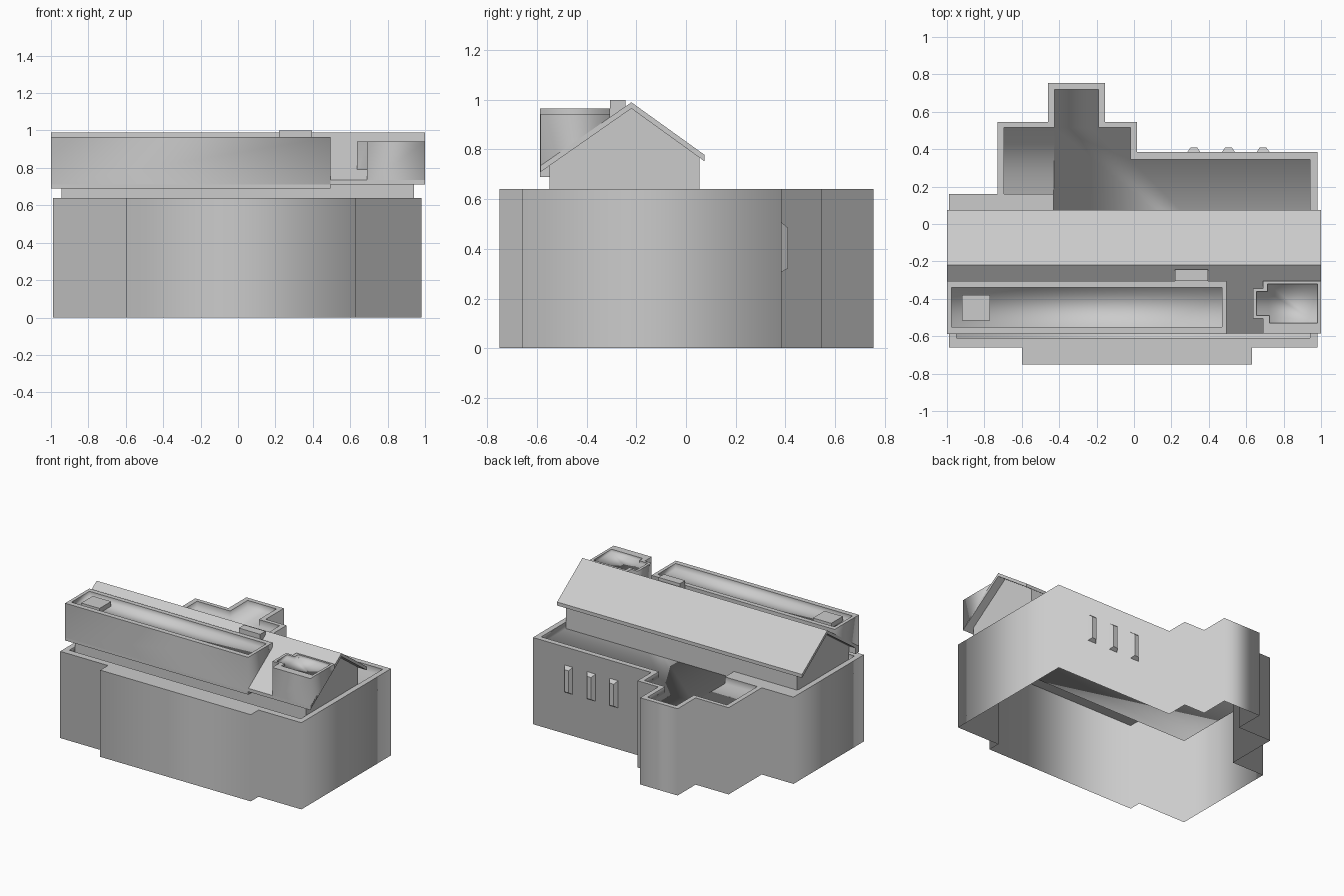
import bpy, bmesh

cube = bpy.data.objects.get("Cube")
if cube:
    bpy.data.objects.remove(cube, do_unlink=True)

# One plain grey for the whole building
grey = bpy.data.materials.new("plain grey")
grey.use_nodes = True
grey.diffuse_color = (0.6, 0.6, 0.6, 1)
grey.node_tree.nodes["Principled BSDF"].inputs["Base Color"].default_value = (0.6, 0.6, 0.6, 1)


def finish(name, bm):
    bmesh.ops.recalc_face_normals(bm, faces=bm.faces[:])
    mesh = bpy.data.meshes.new(name)
    bm.to_mesh(mesh)
    bm.free()
    mesh.materials.append(grey)
    obj = bpy.data.objects.new(name, mesh)
    bpy.context.collection.objects.link(obj)
    return obj


def ring(bm, outline, height):
    """Vertices of an outline, at a height given as a number or a function of y."""
    z = height if callable(height) else lambda y: height
    return [bm.verts.new((x, y, z(y))) for x, y in outline]


def skirt(bm, low, high):
    for i in range(len(low)):
        j = (i + 1) % len(low)
        bm.faces.new((low[i], low[j], high[j], high[i]))


def loop_edges(bm, verts):
    return [bm.edges.get((v, verts[(i + 1) % len(verts)])) for i, v in enumerate(verts)]


def parapet_block(name, outer, inner, base, top, floor):
    """Open-bottomed walls, a flat rim and a sunken roof deck."""
    bm = bmesh.new()
    foot, crest = ring(bm, outer, base), ring(bm, outer, top)
    lip, deck = ring(bm, inner, top), ring(bm, inner, floor)
    skirt(bm, foot, crest)
    skirt(bm, deck, lip)
    bm.faces.new(deck)
    rim_edges = loop_edges(bm, crest) + loop_edges(bm, lip)
    bmesh.ops.triangle_fill(bm, edges=rim_edges, use_beauty=True)
    for f in bm.faces:
        f.smooth = True
    for e in rim_edges:
        e.smooth = False
    return finish(name, bm)


def prism_x(name, profile, x0, x1):
    """Extrude a (y, z) profile along x."""
    bm = bmesh.new()
    a = [bm.verts.new((x0, y, z)) for y, z in profile]
    b = [bm.verts.new((x1, y, z)) for y, z in profile]
    skirt(bm, a, b)
    bm.faces.new(a)
    bm.faces.new(b)
    return finish(name, bm)


def box(name, x0, x1, y0, y1, z0, z1):
    return prism_x(name, [(y0, z0), (y1, z0), (y1, z1), (y0, z1)], x0, x1)


def rect(x0, x1, y0, y1):
    return [(x0, y0), (x1, y0), (x1, y1), (x0, y1)]


RIDGE, PEAK = -0.22, 0.965


def under_roof(y):
    return PEAK - 0.69 * abs(y - RIDGE)


# Lower storey with stepped back wing, front bay and parapet
lower_outline = [(-0.99, -0.66), (-0.6, -0.66), (-0.6, -0.75), (0.63, -0.75),
                 (0.63, -0.66), (0.98, -0.66), (0.98, 0.385), (0.015, 0.385),
                 (0.015, 0.545), (-0.155, 0.545), (-0.155, 0.755), (-0.46, 0.755),
                 (-0.46, 0.545), (-0.73, 0.545), (-0.73, 0.16), (-0.99, 0.16)]
lower_deck = [(-0.95, -0.61), (0.94, -0.61), (0.94, 0.345), (-0.02, 0.345),
              (-0.02, 0.515), (-0.19, 0.515), (-0.19, 0.72), (-0.425, 0.72),
              (-0.425, 0.515), (-0.695, 0.515), (-0.695, 0.16), (-0.43, 0.16),
              (-0.43, 0.04), (-0.95, 0.04)]
parapet_block("lower_storey", lower_outline, lower_deck, 0, 0.64, 0.59)

# Upper storey with gable ends
prism_x("upper_storey", [(-0.55, 0.59), (0.055, 0.59), (0.055, under_roof(0.055)),
                         (RIDGE, PEAK), (-0.55, under_roof(-0.55))], -0.945, 0.94)

# Pitched roof slab
prism_x("gable_roof", [(-0.585, 0.71), (RIDGE, PEAK), (0.075, 0.752), (0.075, 0.778),
                       (RIDGE, 0.99), (-0.585, 0.735)], -1, 1)

# Long flat-topped dormer, its lower front band and the skylight on its deck
parapet_block("long_dormer", rect(-1, 0.495, -0.588, -0.305),
              rect(-0.975, 0.47, -0.55, -0.34), under_roof, 0.965, 0.925)
box("dormer_band", -1, 0.495, -0.588, -0.55, 0.69, 0.74)
box("skylight", -0.92, -0.77, -0.515, -0.38, 0.92, 0.96)

# Small stepped dormer
small_outline = [(0.69, -0.585), (1, -0.585), (1, -0.305), (0.69, -0.305),
                 (0.69, -0.345), (0.635, -0.345), (0.635, -0.505), (0.69, -0.505)]
small_deck = [(0.725, -0.53), (0.98, -0.53), (0.98, -0.32), (0.715, -0.32),
              (0.715, -0.362), (0.655, -0.362), (0.655, -0.488), (0.725, -0.488)]
parapet_block("small_dormer", small_outline, small_deck, under_roof, 0.942, 0.92)

# Chimney beside the ridge
box("chimney", 0.22, 0.395, -0.305, -0.243, 0.925, 1.0)

# Three bevelled window bays on the back wall
for n, x in enumerate((0.32, 0.505, 0.69)):
    bm = bmesh.new()
    wall = [bm.verts.new((x + sx * 0.035, 0.384, z))
            for sx, z in ((-1, 0.305), (1, 0.305), (1, 0.507), (-1, 0.507))]
    face = [bm.verts.new((x + sx * 0.017, 0.41, z))
            for sx, z in ((-1, 0.322), (1, 0.322), (1, 0.485), (-1, 0.485))]
    skirt(bm, wall, face)
    bm.faces.new(face)
    finish(f"back_window_{n + 1}", bm)
